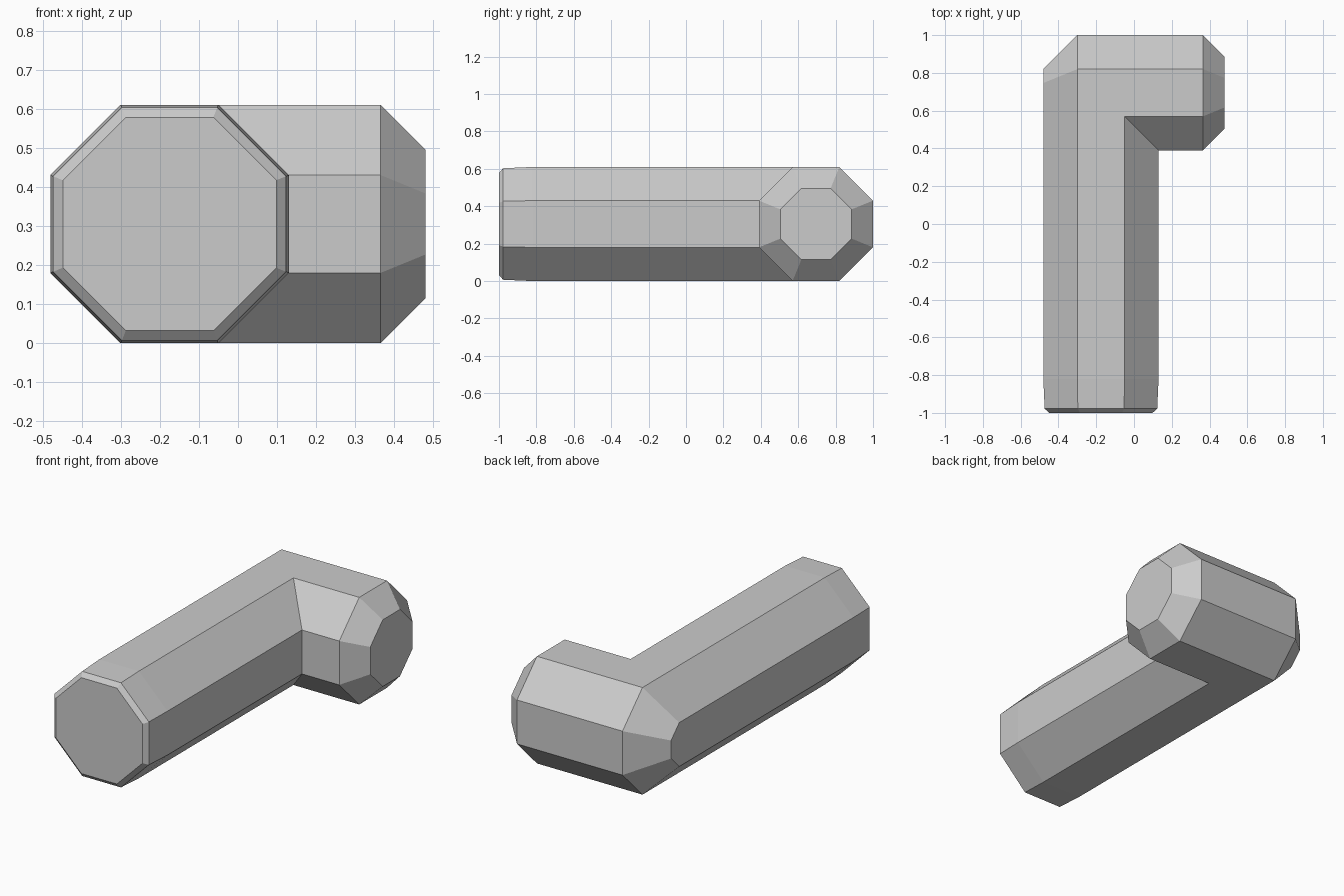
import bpy
import bmesh
from mathutils import Vector

cube = bpy.data.objects.get("Cube")
if cube:
    bpy.data.objects.remove(cube, do_unlink=True)

MID_Z = 0.305
FLAT = 0.41  # half side of the octagon relative to its half width

grey = bpy.data.materials.new("light grey")
grey.use_nodes = True
COLOUR = (0.6, 0.6, 0.6, 1)
grey.diffuse_color = COLOUR
grey.node_tree.nodes["Principled BSDF"].inputs["Base Color"].default_value = COLOUR


def octagon_bar(name, origin, axis, side, rings):
    """Capped bar through octagonal rings given as (distance along axis, half width)."""
    origin, axis, side = Vector(origin), Vector(axis), Vector(side)
    up = Vector((0, 0, 1))
    corners = [(1, FLAT), (FLAT, 1), (-FLAT, 1), (-1, FLAT),
               (-1, -FLAT), (-FLAT, -1), (FLAT, -1), (1, -FLAT)]
    bm = bmesh.new()
    loops = [[bm.verts.new(origin + axis * d + (side * a + up * b) * r)
              for a, b in corners] for d, r in rings]
    for low, high in zip(loops, loops[1:]):
        for i in range(8):
            j = (i + 1) % 8
            bm.faces.new((low[i], low[j], high[j], high[i]))
    bm.faces.new(loops[0])
    bm.faces.new(loops[-1])
    bmesh.ops.recalc_face_normals(bm, faces=bm.faces)
    mesh = bpy.data.meshes.new(name)
    bm.to_mesh(mesh)
    bm.free()
    mesh.materials.append(grey)
    obj = bpy.data.objects.new(name, mesh)
    bpy.context.collection.objects.link(obj)
    return obj


# Long arm: bevelled, slightly narrowed front end, back end buried in the short arm
octagon_bar("long_arm", (-0.175, 0, MID_Z), (0, 1, 0), (1, 0, 0),
            [(-1.0, 0.273), (-0.978, 0.298), (-0.82, 0.305), (0.70, 0.305)])

# Short arm: deep chamfer at the outer corner, wide chamfer at the free end
octagon_bar("short_arm", (0, 0.695, MID_Z), (1, 0, 0), (0, 1, 0),
            [(-0.48, 0.125), (-0.30, 0.305), (0.365, 0.305), (0.48, 0.19)])
